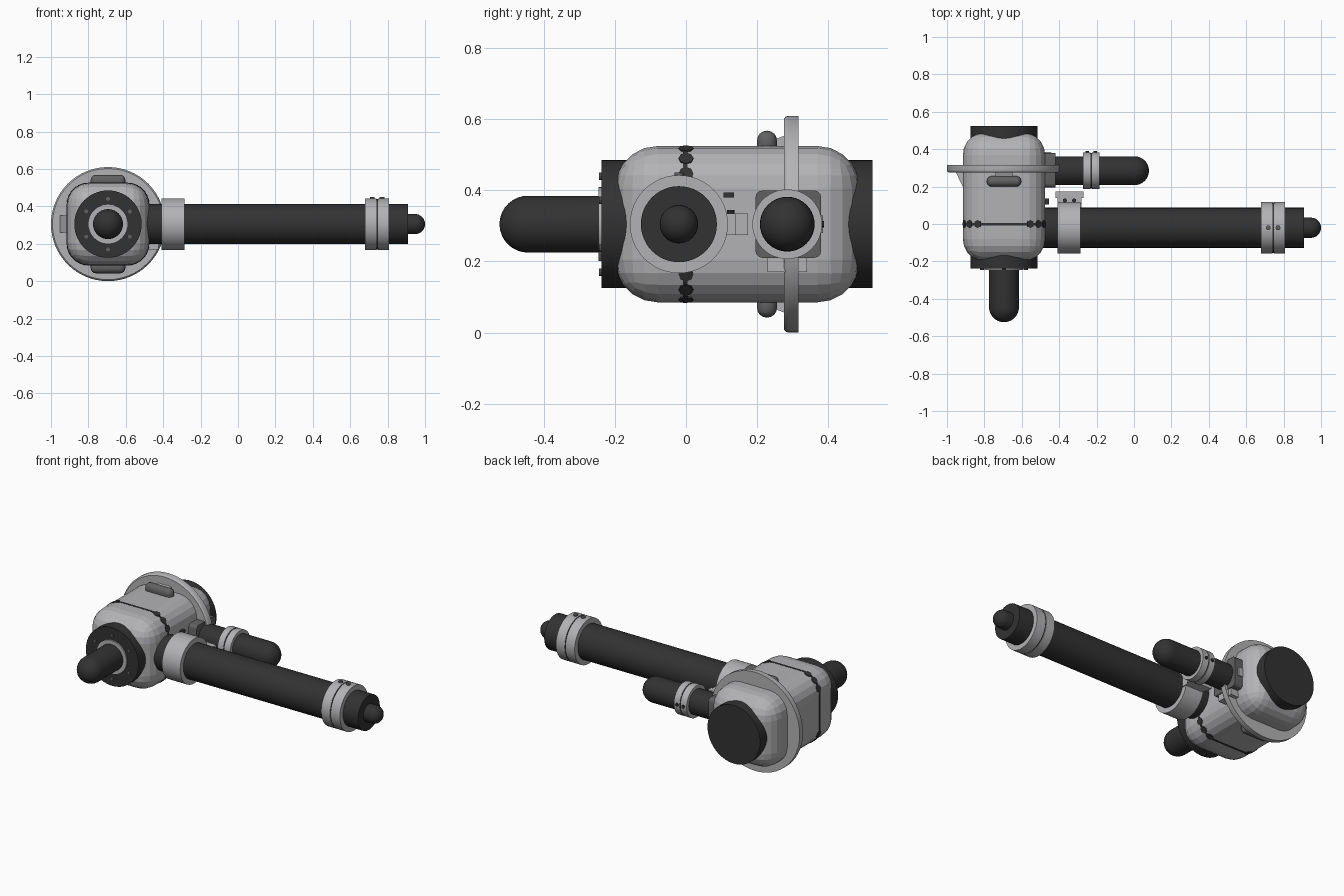
import bpy, bmesh, math
from mathutils import Matrix, Vector

if "Cube" in bpy.data.objects:
    bpy.data.objects.remove(bpy.data.objects["Cube"])


def material(name, value):
    m = bpy.data.materials.new(name)
    m.use_nodes = True
    col = (value, value, value * 1.03, 1)
    m.diffuse_color = col
    m.node_tree.nodes["Principled BSDF"].inputs["Base Color"].default_value = col
    return m


LIGHT = material("light grey", 0.45)
DARK = material("dark rubber", 0.032)
MID = material("mid grey", 0.12)

CX, CZ = -0.695, 0.305          # body axis, running along y
ARM_Y, ROD_Y = -0.02, 0.285     # side tube axes, running along x
AXES = {"x": Matrix.Rotation(math.pi / 2, 4, "Y"),
        "y": Matrix.Rotation(-math.pi / 2, 4, "X"),
        "z": Matrix.Identity(4)}


def finish(bm, name, mat, smooth=True):
    bmesh.ops.recalc_face_normals(bm, faces=bm.faces)
    me = bpy.data.meshes.new(name)
    bm.to_mesh(me)
    bm.free()
    me.materials.append(mat)
    ob = bpy.data.objects.new(name, me)
    bpy.context.collection.objects.link(ob)
    if smooth:
        bpy.ops.object.select_all(action="DESELECT")
        ob.select_set(True)
        bpy.context.view_layer.objects.active = ob
        bpy.ops.object.shade_smooth_by_angle(angle=math.radians(35))
    return ob


def lathe(name, profile, axis, centre, mat, seg=40, closed=False):
    """Spin (radius, position) pairs round an axis; closed makes a hollow ring."""
    bm = bmesh.new()
    rings = []
    for r, t in profile:
        rings.append([bm.verts.new((r * math.cos(a), r * math.sin(a), t))
                      for a in (math.tau * i / seg for i in range(seg))])
    pairs = list(zip(rings, rings[1:]))
    if closed:
        pairs.append((rings[-1], rings[0]))
    for a, b in pairs:
        for i in range(seg):
            j = (i + 1) % seg
            bm.faces.new((a[i], a[j], b[j], b[i]))
    if not closed:
        bm.faces.new(rings[0])
        bm.faces.new(rings[-1])
    bm.transform(Matrix.Translation(centre) @ AXES[axis])
    return finish(bm, name, mat)


def cylinder(name, r, t0, t1, axis, centre, mat, seg=40):
    return lathe(name, [(r, t0), (r, t1)], axis, centre, mat, seg)


def ring(name, inner, outer, t0, t1, axis, centre, mat):
    prof = [(inner, t0), (outer, t0), (outer, t1), (inner, t1)]
    return lathe(name, prof, axis, centre, mat, 48, True)


def round_rod(name, r, start, tip, axis, centre, mat):
    """Rod with a domed end at the tip."""
    s = 1 if tip > start else -1
    prof = [(r, start)]
    for i in range(9):
        a = math.pi / 2 * i / 8.3
        prof.append((r * math.cos(a), tip - s * r * (1 - math.sin(a))))
    return lathe(name, prof, axis, centre, mat)


def box(name, size, centre, mat, bevel=0, seg=3, along=None, smooth=True):
    bm = bmesh.new()
    bmesh.ops.create_cube(bm, size=1)
    bm.transform(Matrix.Diagonal((*size, 1)))
    if bevel:
        edges = [e for e in bm.edges if along is None or
                 abs((e.verts[0].co - e.verts[1].co).normalized()[along]) > 0.9]
        bmesh.ops.bevel(bm, geom=edges, offset=bevel, segments=seg,
                        profile=0.5, affect="EDGES")
    bm.transform(Matrix.Translation(centre))
    return finish(bm, name, mat, smooth)


def wedge(name, profile, width, angle, mat):
    """Rib profile of (distance, y) points, turned round the body axis."""
    bm = bmesh.new()
    sides = [[bm.verts.new((s * width / 2, y, d)) for d, y in profile] for s in (-1, 1)]
    for side in sides:
        bm.faces.new(side)
    n = len(profile)
    for i in range(n):
        j = (i + 1) % n
        bm.faces.new((sides[0][i], sides[0][j], sides[1][j], sides[1][i]))
    bm.transform(Matrix.Translation((CX, 0, CZ)) @ Matrix.Rotation(angle, 4, "Y"))
    return finish(bm, name, mat, False)


# Housing, seam and end caps
body = (CX, 0, CZ)
box("housing", (0.44, 0.69, 0.44), (CX, 0.145, CZ), LIGHT, 0.12, 5, smooth=False)
box("housing_seam", (0.443, 0.013, 0.443), (CX, -0.002, CZ), DARK, 0.12, 8, along=1)
cylinder("front_cap", 0.18, -0.238, -0.1, "y", body, DARK, 56)
cylinder("back_cap", 0.18, 0.4, 0.525, "y", body, DARK, 56)
ring("front_cap_ring", 0.078, 0.104, -0.246, -0.23, "y", body, LIGHT)
round_rod("front_rod", 0.08, -0.23, -0.525, "y", body, DARK)
for i in range(6):
    a = math.tau * (i + 0.5) / 6
    pos = (CX + 0.135 * math.cos(a), 0, CZ + 0.135 * math.sin(a))
    cylinder("front_cap_bolt", 0.011, -0.245, -0.23, "y", pos, MID, 10)

# Seam studs on the rounded corners
for q in range(4):
    for off in (20, 45, 70):
        a = math.radians(off) + q * math.pi / 2
        n = Vector((math.cos(a), 0, math.sin(a)))
        corner = Vector((math.copysign(0.1, n.x), 0, math.copysign(0.1, n.z)))
        bm = bmesh.new()
        bmesh.ops.create_cone(bm, cap_ends=True, segments=8, radius1=0.021,
                              radius2=0.021, depth=0.012)
        bm.transform(Matrix.Translation(Vector(body) + corner + n * 0.116) @
                     n.to_track_quat("Z", "Y").to_matrix().to_4x4())
        finish(bm, "seam_stud", DARK, False)

# Flange with ribs and grips
lathe("flange", [(0.15, 0.276), (0.297, 0.276), (0.303, 0.281), (0.305, 0.288),
                 (0.305, 0.316), (0.15, 0.316)], "y", body, LIGHT, 64, True)
for i in range(4):
    side = i % 2
    prof = [(0.2, 0.19), (0.22, 0.2), (0.262, 0.285), (0.2, 0.285)] if side else \
           [(0.2, 0.24), (0.235, 0.24), (0.252, 0.285), (0.2, 0.285)]
    wedge("flange_rib", prof, 0.09, i * math.pi / 2, LIGHT)
for s in (-1, 1):
    box("grip", (0.185, 0.056, 0.07), (CX, 0.228, CZ + s * 0.228), MID, 0.027, 4)

# Long side tube with its tip
arm = (0, ARM_Y, CZ)
cylinder("long_tube", 0.107, -0.6, 0.91, "x", arm, DARK, 48)
round_rod("long_tube_tip", 0.054, 0.9, 1.0, "x", arm, DARK)
ring("base_collar", 0.1, 0.138, -0.41, -0.285, "x", arm, LIGHT)
box("base_collar_tab", (0.13, 0.08, 0.06), (-0.345, 0.128, CZ), LIGHT)
box("base_collar_tab_end", (0.15, 0.035, 0.06), (-0.345, 0.157, CZ), LIGHT)
for x in (-0.37, -0.32):
    cylinder("tab_bolt", 0.011, 0.025, 0.04, "z", (x, 0.126, CZ), DARK, 10)


# Split clamp collars
def split_collar(name, inner, outer, x0, x1, y):
    mid, c = (x0 + x1) / 2, (0, y, CZ)
    ring(name + "_inner_half", inner, outer, x0, mid - 0.004, "x", c, LIGHT)
    ring(name + "_outer_half", inner, outer, mid + 0.004, x1, "x", c, LIGHT)
    ring(name + "_gap", inner, outer - 0.003, mid - 0.005, mid + 0.005, "x", c, DARK)


split_collar("end_collar", 0.1, 0.138, 0.68, 0.808, ARM_Y)
for x in (0.718, 0.77):
    cylinder("end_collar_bolt", 0.013, 0.12, 0.146, "z", (x, ARM_Y, CZ), MID, 12)

# Short side rod and its bracket
rod = (0, ROD_Y, CZ)
round_rod("short_rod", 0.077, -0.5, 0.08, "x", rod, DARK)
split_collar("short_rod_collar", 0.07, 0.098, -0.272, -0.185, ROD_Y)
for x in (-0.25, -0.207):
    cylinder("short_collar_bolt", 0.01, 0.09, 0.104, "y", (x, ROD_Y, CZ), DARK, 10)
box("bracket_plate", (0.07, 0.185, 0.19), (-0.455, 0.288, CZ), MID, 0.02, 3, along=0)
box("bracket_foot", (0.06, 0.11, 0.05), (-0.455, 0.285, 0.195), LIGHT)
wedge("bracket_rib", [(0.22, 0.385), (0.25, 0.385), (0.315, 0.3), (0.27, 0.22), (0.22, 0.2)],
      0.05, math.pi / 2, LIGHT)
box("small_latch", (0.03, 0.03, 0.014), (-0.47, 0.12, 0.387), DARK)
